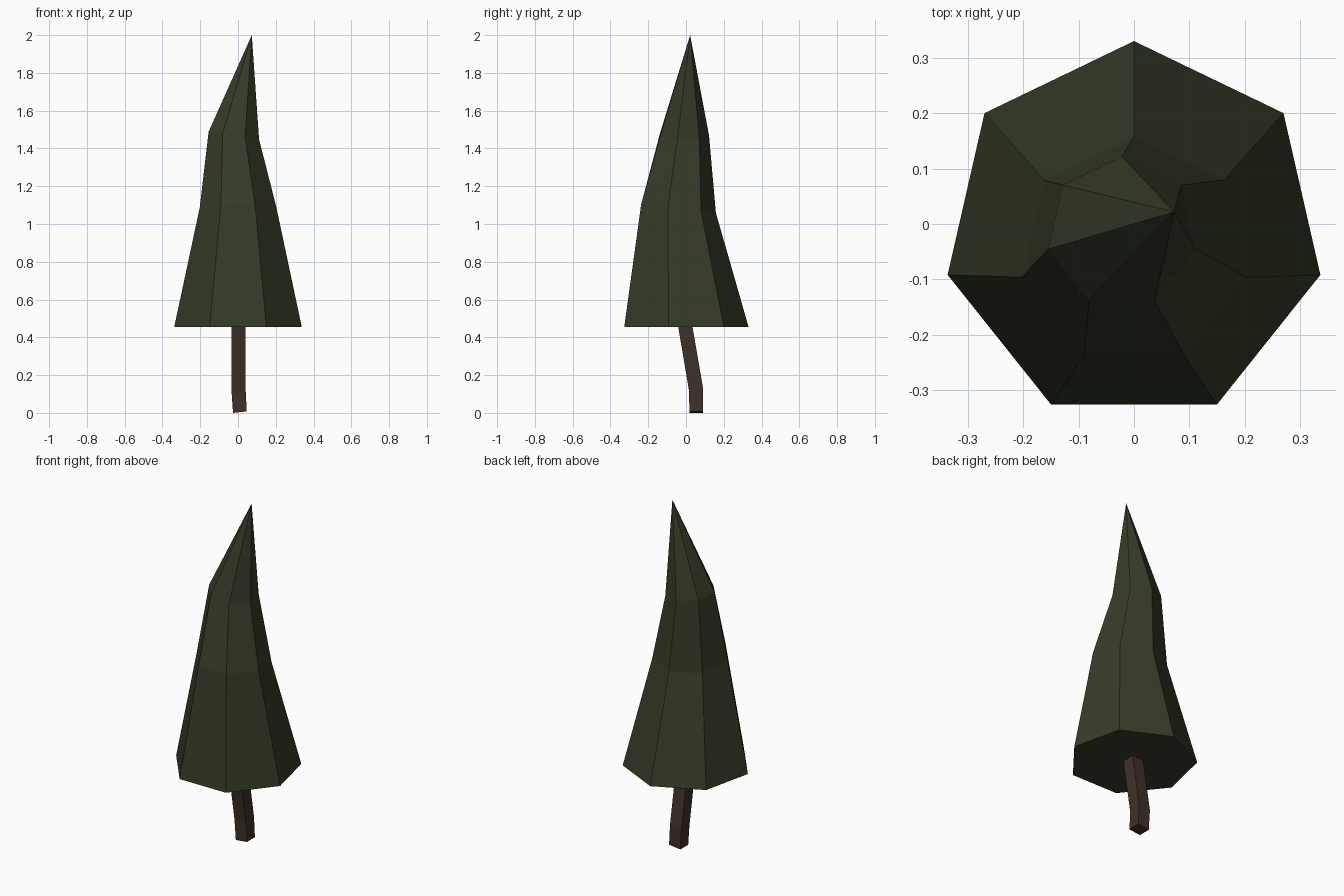
import bpy, bmesh, math

if "Cube" in bpy.data.objects:
    bpy.data.objects.remove(bpy.data.objects["Cube"])


def material(name, rgb):
    m = bpy.data.materials.new(name)
    m.diffuse_color = (*rgb, 1.0)
    m.use_nodes = True
    m.node_tree.nodes["Principled BSDF"].inputs["Base Color"].default_value = m.diffuse_color
    return m


def ring(sides, radius, centre, tilt=(0, 0), turn=math.pi / 2):
    """Regular polygon whose plane leans by the x and y slopes in tilt."""
    cx, cy, cz = centre
    pts = []
    for i in range(sides):
        a = turn + 2 * math.pi * i / sides
        dx, dy = radius * math.cos(a), radius * math.sin(a)
        pts.append((cx + dx, cy + dy, cz + tilt[0] * dx + tilt[1] * dy))
    return pts


def loft(name, rings, mat, apex=None):
    """Skin the rings with flat faces; close the top with an apex or a cap."""
    bm = bmesh.new()
    loops = [[bm.verts.new(p) for p in r] for r in rings]
    n = len(loops[0])
    for low, high in zip(loops, loops[1:]):
        for i in range(n):
            j = (i + 1) % n
            bm.faces.new((low[i], low[j], high[j], high[i]))
    bm.faces.new(loops[0][::-1])
    if apex:
        tip = bm.verts.new(apex)
        for i in range(n):
            bm.faces.new((loops[-1][i], loops[-1][(i + 1) % n], tip))
    else:
        bm.faces.new(loops[-1])
    bmesh.ops.recalc_face_normals(bm, faces=bm.faces)
    mesh = bpy.data.meshes.new(name)
    bm.to_mesh(mesh)
    bm.free()
    mesh.materials.append(mat)
    obj = bpy.data.objects.new(name, mesh)
    bpy.context.collection.objects.link(obj)
    return obj


green = material("dark green", (0.035, 0.044, 0.021))
brown = material("dark brown", (0.049, 0.031, 0.021))

# Foliage: crooked seven-sided cone
loft("foliage", [
    ring(7, 0.346, (0, -0.015, 0.456)),
    ring(7, 0.208, (0, -0.05, 1.083), (0.01, -0.11)),
    ring(7, 0.137, (-0.022, -0.015, 1.468), (-0.15, 0)),
], green, apex=(0.073, 0.022, 2.0))

# Trunk: bent square post reaching a little into the foliage
square = math.pi / 4
loft("trunk", [
    ring(4, 0.0516, (0.010, 0.054, 0.004), (0.11, 0), square),
    ring(4, 0.0525, (0.003, 0.054, 0.120), (0.05, 0.13), square),
    ring(4, 0.0525, (0.002, -0.006, 0.470), (0, 0.1), square),
], brown)
